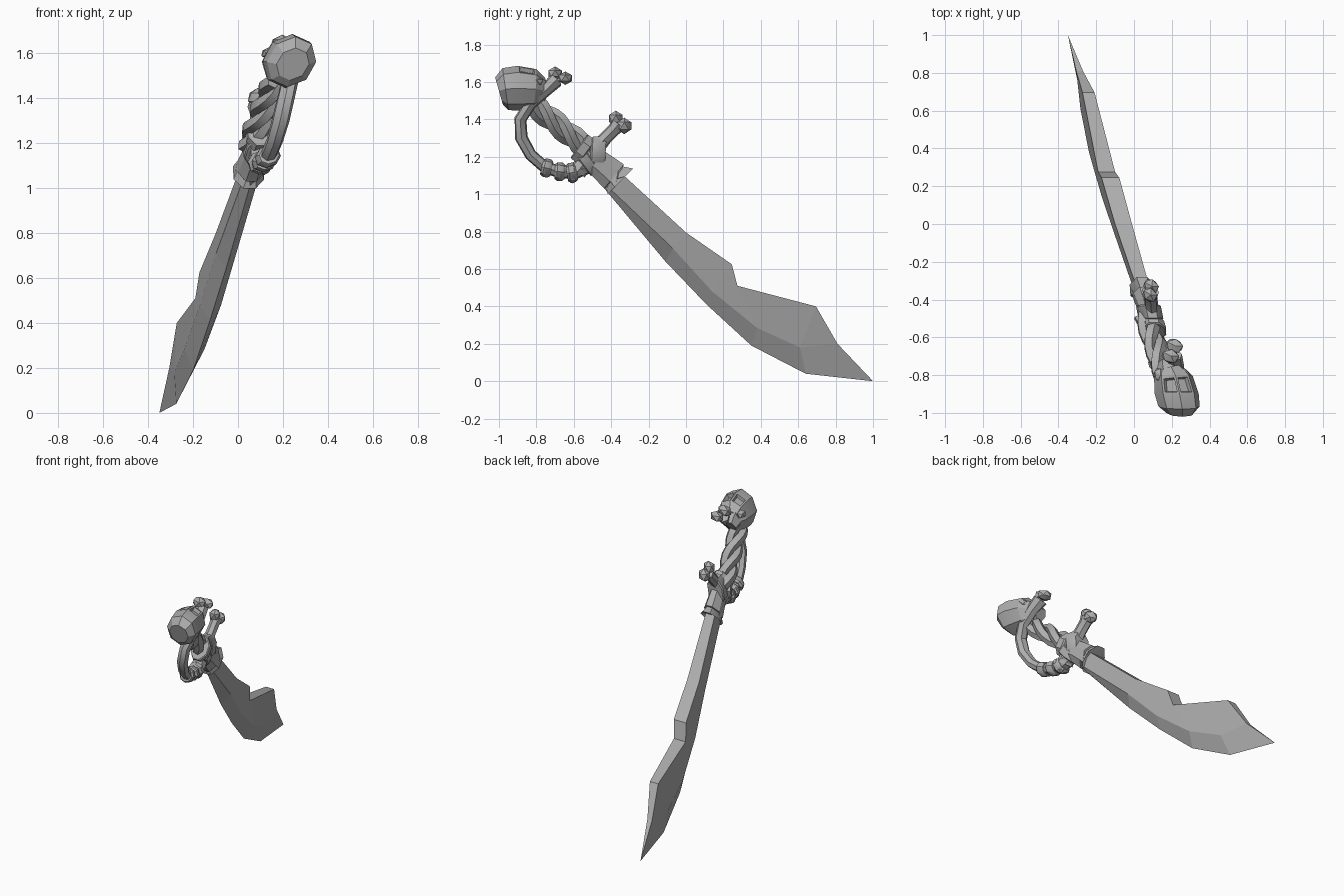
import bpy, bmesh, math
from mathutils import Vector, Matrix

if "Cube" in bpy.data.objects:
    bpy.data.objects.remove(bpy.data.objects["Cube"])

# Parts are drawn in the yz plane (x = sideways offset), then leaned over by this shear.
LEAN = Matrix(((1, -0.195, 0.125, -0.155), (0, 1, 0, 0), (0, 0, 1, 0), (0, 0, 0, 1)))

mat = bpy.data.materials.new("bone_grey")
mat.diffuse_color = (0.42, 0.42, 0.42, 1)
mat.use_nodes = True
mat.node_tree.nodes["Principled BSDF"].inputs["Base Color"].default_value = mat.diffuse_color


def finish(bm, name, smooth=None):
    bmesh.ops.remove_doubles(bm, verts=bm.verts, dist=0.0005)
    bmesh.ops.recalc_face_normals(bm, faces=bm.faces)
    bm.transform(LEAN)
    me = bpy.data.meshes.new(name)
    bm.to_mesh(me)
    bm.free()
    me.materials.append(mat)
    ob = bpy.data.objects.new(name, me)
    bpy.context.collection.objects.link(ob)
    if smooth:
        bpy.ops.object.select_all(action='DESELECT')
        ob.select_set(True)
        bpy.context.view_layer.objects.active = ob
        bpy.ops.object.shade_smooth_by_angle(angle=math.radians(smooth))
    return ob


def sweep(bm, path, radii, sides=8, xs=1.0, turn=0.0):
    """Capped tube through (x, y, z) points; xs widens it sideways."""
    pts = [Vector(p) for p in path]
    rings = []
    for i, p in enumerate(pts):
        t = (pts[min(i + 1, len(pts) - 1)] - pts[max(i - 1, 0)]).normalized()
        u = (Vector((1, 0, 0)) - t * t.x).normalized()
        v = t.cross(u)
        ring = []
        for k in range(sides):
            a = turn + math.tau * k / sides
            ring.append(bm.verts.new(p + radii[i] * (u * math.cos(a) * xs + v * math.sin(a))))
        rings.append(ring)
    for r, s in zip(rings, rings[1:]):
        for k in range(sides):
            j = (k + 1) % sides
            bm.faces.new((r[k], r[j], s[j], s[k]))
    bm.faces.new(rings[0])
    bm.faces.new(rings[-1])


def knob(bm, p, r, stretch=(1, 1, 1)):
    m = Matrix.Translation(p) @ Matrix.Diagonal((*stretch, 1))
    bmesh.ops.create_icosphere(bm, subdivisions=1, radius=r, matrix=m)


# Blade: stations of spine, ridge and cutting edge (y, z), with half thickness
stations = [
    ((-.42, 1.18), (-.46, 1.08), (-.47, 1.07), .032),
    ((0, .795), (-.07, .71), (-.11, .64), .045),
    ((.245, .625), (.14, .48), (.11, .41), .047),
    ((.275, .51), (.38, .285), (.35, .19), .045),
    ((.695, .4), (.61, .18), (.64, .04), .032),
    ((.81, .2), (.81, .2), (1, 0), .018),
]
bm = bmesh.new()
rows = []
for s, r, e, w in stations:
    row = [bm.verts.new((x, *q)) for x, q in ((w, s), (w, r), (0, e), (-w, r), (-w, s))]
    rows.append(row)
for a, b in zip(rows, rows[1:]):
    for k in range(5):
        j = (k + 1) % 5
        bm.faces.new((a[k], a[j], b[j], b[k]))
bm.faces.new(rows[0])
bm.faces.new(rows[-1])
finish(bm, "blade")

# Flared collar holding the blade
bm = bmesh.new()
sweep(bm, [(0, -.53, 1.21), (0, -.45, 1.15), (0, -.385, 1.095), (0, -.35, 1.068), (0, -.39, 1.10)],
      [.075, .08, .09, .105, .07], 8, .7, math.pi / 8)
finish(bm, "collar", 30)

# Twisted grip strands around a core
bm = bmesh.new()
top, end = Vector((-.02, -.84, 1.50)), Vector((-.03, -.48, 1.20))
axis = (end - top).normalized()
u = Vector((1, 0, 0))
v = axis.cross(u)
N = 12
for s in range(3):
    path = []
    for i in range(N + 1):
        a = math.tau * (s / 3 + 1.1 * i / N)
        path.append(top.lerp(end, i / N) + .036 * (u * math.cos(a) + v * math.sin(a)))
    sweep(bm, path, [.033] * (N + 1), 5)
finish(bm, "twisted_grip", 40)

# Cross guard bone with a forked end
bm = bmesh.new()
sweep(bm, [(0, -.58, 1.12), (0, -.50, 1.22), (0, -.43, 1.30), (0, -.385, 1.345), (0, -.36, 1.375)],
      [.05, .045, .036, .036, .045], 7)
knob(bm, (-.01, -.375, 1.405), .042)
knob(bm, (.01, -.33, 1.365), .044)
finish(bm, "cross_guard_bone", 35)

# Knuckle bow bone curving back to the pommel
bm = bmesh.new()
bow = [(0, -.52, 1.15), (0, -.59, 1.12), (0, -.67, 1.12), (0, -.75, 1.14), (.005, -.83, 1.21),
       (.01, -.88, 1.30), (.02, -.885, 1.40), (.04, -.83, 1.485), (.04, -.75, 1.555), (.025, -.695, 1.61)]
sweep(bm, bow, [.04, .04, .036, .033, .033, .035, .034, .033, .034, .042], 7, 1.15)
knob(bm, (.005, -.70, 1.645), .042, (1.2, 1, .9))
knob(bm, (.04, -.645, 1.62), .042, (1.2, 1, .85))
finish(bm, "knuckle_bow_bone", 35)

# Bindings: cord rings on the bow, wide straps over the joint
bm = bmesh.new()
rings = [((-.745, 1.14), (1, -.25), .05), ((-.675, 1.12), (1, -.05), .049),
         ((-.61, 1.115), (1, .15), .053)]
for (y, z), (dy, dz), r in rings:
    d = Vector((0, dy, dz)).normalized() * .027
    c = Vector((0, y, z))
    sweep(bm, [c - d, c - d * .5, c + d * .5, c + d], [r * .8, r, r, r * .8], 8, 1.1)
knob(bm, (.02, -.605, 1.085), .028)
finish(bm, "cord_rings", 35)

bm = bmesh.new()
straps = [((-.47, 1.215), (1, -.06), .1, .04, .66), ((-.53, 1.175), (.8, .6), .085, .03, .75),
          ((-.55, 1.24), (.8, -.6), .085, .028, .8)]
for (y, z), (dy, dz), r, h, xs in straps:
    d = Vector((0, dy, dz)).normalized() * h
    c = Vector((-.005, y, z))
    sweep(bm, [c - d, c - d * .8, c + d * .8, c + d], [r * .9, r, r, r * .9], 8, xs, math.pi / 8)
finish(bm, "joint_straps", 35)

# Skull pommel: lofted cranium, crown toward -y, face up and toward +y
bm = bmesh.new()
sweep(bm, [(.01, -1.0, 1.552), (.01, -.965, 1.562), (.01, -.90, 1.566), (.01, -.81, 1.562),
           (.0, -.765, 1.555)],
      [.075, .113, .12, .107, .07], 8, .97)
bm.faces.ensure_lookup_table()
bm.normal_update()
bmesh.ops.recalc_face_normals(bm, faces=bm.faces)
# Eye sockets sunk into the two upper faces near the brow
eyes = [f for f in bm.faces if f.normal.z > .6 and abs(f.calc_center_median().y + .855) < .03]
bmesh.ops.inset_individual(bm, faces=eyes, thickness=.016, depth=0)
bmesh.ops.inset_individual(bm, faces=eyes, thickness=.008, depth=-.022)
finish(bm, "skull", 25)

# Jaw and cheek bones between skull and grip
bm = bmesh.new()
sweep(bm, [(-.01, -.82, 1.57), (-.01, -.765, 1.55), (-.01, -.735, 1.53)], [.075, .062, .045], 6, .9)
for x in (-.065, .065):
    knob(bm, (x, -.80, 1.60), .034, (1, 1.2, .8))
finish(bm, "jaw", 25)
